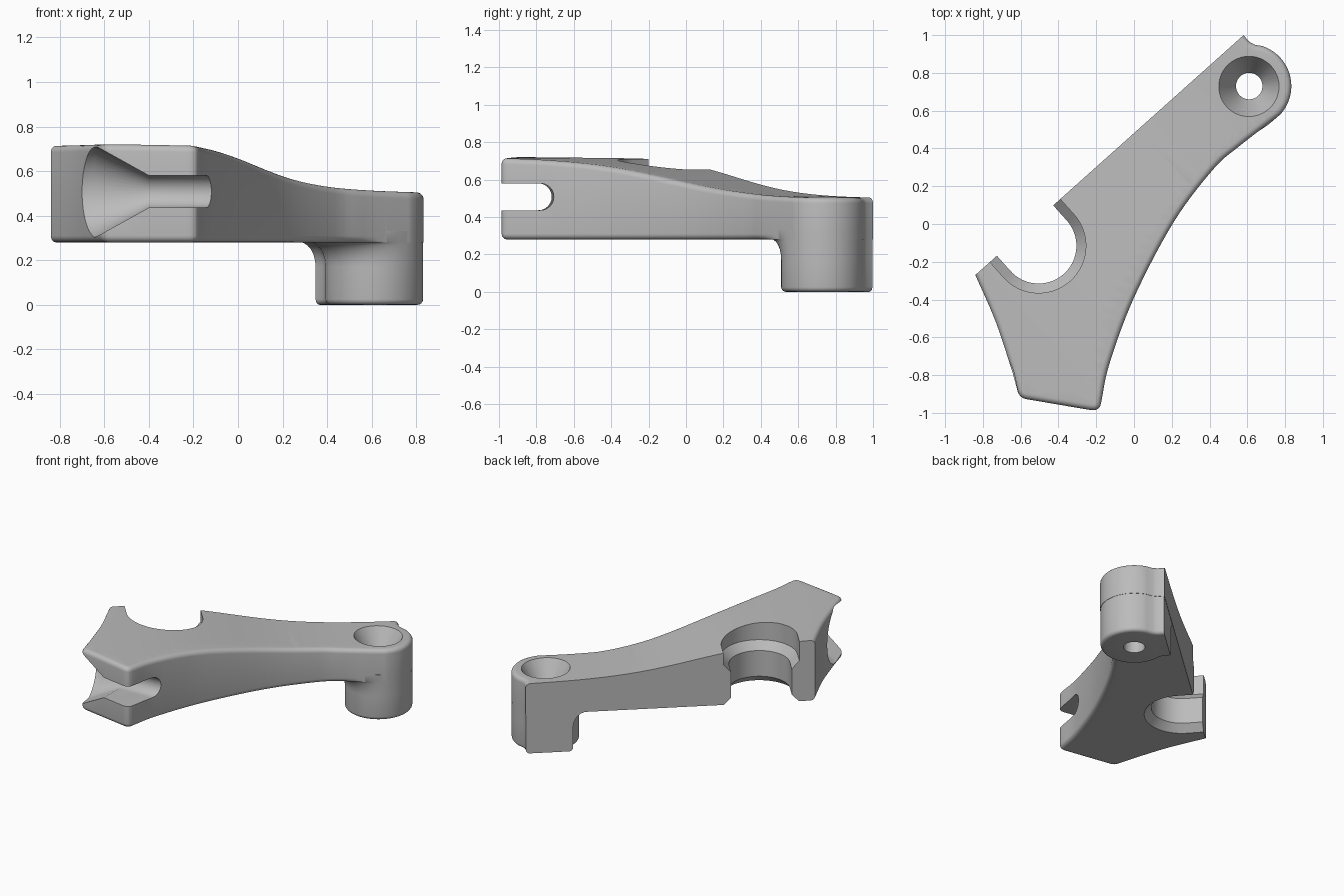
import bpy, bmesh, math
from mathutils import Vector

cube = bpy.data.objects.get("Cube")
if cube:
    bpy.data.objects.remove(cube)

# Bracket frame: s runs along the flat back plane, t points away from it
U, N = Vector((0.745, 0.667)), Vector((0.667, -0.745))
BACK = -0.358
BOTTOM, ROUND = 0.28, 0.03
EYE = Vector((0.61, 0.73))
EYE_R = 0.223


def to_xy(s, t):
    return U * s + N * (t + BACK)


def top_height(s):
    return 0.5 + 0.225 / (1 + math.exp(s / 0.27))


def around_eye(ds, dt):
    return EYE + U * ds + N * dt


def spline(ctrl, steps=7):
    p = [Vector(c) for c in ctrl]
    p = [2 * p[0] - p[1]] + p + [2 * p[-1] - p[-2]]
    out = []
    for a, b, c, d in zip(p, p[1:], p[2:], p[3:]):
        for i in range(steps):
            k = i / steps
            out.append(0.5 * (2 * b + (c - a) * k + (2 * a - 5 * b + 4 * c - d) * k * k
                              + (3 * b - a - 3 * c + d) * k ** 3))
    return out + [p[-2]]


def corner(a, c, b, steps=5):
    a, c, b = Vector(a), Vector(c), Vector(b)
    return [a.lerp(c, i / steps).lerp(c.lerp(b, i / steps), i / steps) for i in range(1, steps)]


def inset(pts, dist):
    """Offset a counter-clockwise outline inward, with one distance per edge."""
    out, n = [], len(pts)
    for i in range(n):
        e1, e2 = pts[i] - pts[i - 1], pts[(i + 1) % n] - pts[i]
        n1, n2 = Vector((-e1.y, e1.x)).normalized(), Vector((-e2.y, e2.x)).normalized()
        d1, d2 = dist[i - 1], dist[i]
        det = n1.x * n2.y - n1.y * n2.x
        if abs(det) < 0.3:
            move = (n1 + n2).normalized() * (d1 + d2) / 2
        else:
            move = Vector((d1 * n2.y - d2 * n1.y, n1.x * d2 - n2.x * d1)) / det
        out.append(pts[i] + move)
    return out


def stack(name, rings):
    """Solid skinned through equal rings of 3D points."""
    bm = bmesh.new()
    loops = [[bm.verts.new(p) for p in ring] for ring in rings]
    for lo, hi in zip(loops, loops[1:]):
        for i in range(len(lo)):
            j = (i + 1) % len(lo)
            bm.faces.new((lo[i], lo[j], hi[j], hi[i]))
    caps = [bm.faces.new(loops[0][::-1]), bm.faces.new(loops[-1])]
    bmesh.ops.triangulate(bm, faces=caps)
    bmesh.ops.recalc_face_normals(bm, faces=bm.faces[:])
    mesh = bpy.data.meshes.new(name)
    bm.to_mesh(mesh)
    bm.free()
    obj = bpy.data.objects.new(name, mesh)
    bpy.context.collection.objects.link(obj)
    return obj


def flat(pts, z):
    return [(p.x, p.y, z) for p in pts]


def combine(obj, other, operation):
    mod = obj.modifiers.new("cut", 'BOOLEAN')
    mod.operation, mod.object, mod.solver = operation, other, 'EXACT'
    bpy.context.view_layer.objects.active = obj
    bpy.ops.object.modifier_apply(modifier=mod.name)
    bpy.data.objects.remove(other)


def eye_arc(start, end, step=5):
    return [around_eye(EYE_R * math.cos(math.radians(a)), EYE_R * math.sin(math.radians(a)))
            for a in range(start, end - 1, -step)]


# Arm outline, counter-clockwise from the left tip
flare = [(0.167, -0.145), (0.157, -0.175), (0.157, -0.221)]
outline = spline([(-0.84, -0.27), (-0.737, -0.505), (-0.665, -0.717), (-0.62, -0.87)])
outline += corner((-0.62, -0.87), (-0.612, -0.92), (-0.57, -0.927))
outline += [Vector((-0.57, -0.927)), Vector((-0.23, -0.985))]
outline += corner((-0.23, -0.985), (-0.182, -0.992), (-0.175, -0.95))
outline += spline([(-0.175, -0.95), (-0.13, -0.74), (0, -0.39), (0.21, 0.01), (0.42, 0.29),
                   (0.555, 0.41), around_eye(-0.02, 0.219)])
outline += eye_arc(85, -30) + [around_eye(*p) for p in flare]

# Arm: rounded rim everywhere except the back plane and above the foot
rim = [1.0] * len(outline)
rim[-1] = 0.0
low_rim = [r * min(1, max(0, (0.78 - p.dot(U)) / 0.15)) for r, p in zip(rim, outline)]
rings = []
for i in range(6):
    a = math.radians(18 * i)
    pts = inset(outline, [r * ROUND * (1 - math.sin(a)) for r in low_rim])
    rings.append(flat(pts, BOTTOM + ROUND * (1 - math.cos(a))))
for i in range(5, -1, -1):
    a = math.radians(18 * i)
    pts = inset(outline, [r * ROUND * (1 - math.sin(a)) for r in rim])
    rings.append(flat(pts, 1 - ROUND * (1 - math.cos(a))))
bracket = stack("bracket_arm", rings)

# Slice the arm along its length and sink its top to the sweeping height
bm = bmesh.new()
bm.from_mesh(bracket.data)
for i in range(36):
    bmesh.ops.bisect_plane(bm, geom=bm.verts[:] + bm.edges[:] + bm.faces[:], dist=1e-5,
                           plane_co=(U * (-1.03 + 0.06 * i)).to_3d(), plane_no=U.to_3d())
for v in bm.verts:
    if v.co.z > 0.6:
        v.co.z += top_height(v.co.xy.dot(U)) - 1
bmesh.ops.recalc_face_normals(bm, faces=bm.faces[:])
bm.to_mesh(bracket.data)
bm.free()

# Foot: round post with a flat back, flaring into the underside of the arm
foot = eye_arc(210, -30) + [around_eye(*p) for p in flare]
foot += [around_eye(-s, t) for s, t in reversed(flare)]
foot = inset(foot, [0.002] * len(foot))


def foot_ring(z, shrink=0.0, spread=0.0):
    edge = [0.0 if abs((p - EYE).dot(N) + 0.219) < 0.003 and (p - EYE).dot(U) > 0 else shrink
            for p in foot]
    out = []
    for p in inset(foot, edge):
        ds, dt = (p - EYE).dot(U), (p - EYE).dot(N)
        weight = 1.0 if ds < 0 and dt < 0 else math.sqrt(min(1, max(0, -ds / EYE_R)))
        out.append(p - U * spread * weight)
    return flat(out, z)


levels = []
for i in range(5):
    a = math.radians(22.5 * i)
    levels.append(foot_ring(0.025 * (1 - math.cos(a)), 0.025 * (1 - math.sin(a))))
for i in range(7):
    a = math.radians(15 * i)
    levels.append(foot_ring(0.17 + 0.112 * math.sin(a), 0, 0.1 * (1 - math.cos(a))))
levels.append(foot_ring(0.33, 0, 0.1))
combine(bracket, stack("foot", levels), 'UNION')


# Countersunk screw hole
def circle(r, z, n=48):
    return [(EYE.x + r * math.cos(math.tau * i / n), EYE.y + r * math.sin(math.tau * i / n), z)
            for i in range(n)]


hole = stack("screw_hole", [circle(0.07, -0.1), circle(0.07, 0.355),
                            circle(0.16, 0.508), circle(0.22, 0.61)])
combine(bracket, hole, 'DIFFERENCE')


# Stepped U-shaped socket opening through the back plane
def u_ring(r, z, n=36):
    pts = [to_xy(-0.453 - r, -0.3)]
    for i in range(n + 1):
        a = math.pi * (1 - i / n)
        pts.append(to_xy(-0.453 + r * math.cos(a), 0.107 + r * math.sin(a)))
    return flat(pts + [to_xy(-0.453 + r, -0.3)], z)


socket = stack("socket", [u_ring(0.25, 0.2), u_ring(0.25, 0.276), u_ring(0.2, 0.33),
                          u_ring(0.2, 0.515), u_ring(0.25, 0.57), u_ring(0.25, 0.9)])
combine(bracket, socket, 'DIFFERENCE')


# Slot across the front end, widening to a funnel on the right
def slot_ring(x, y, r, n=24):
    pts = [(x, -1.3, 0.508 - r)]
    for i in range(n + 1):
        a = math.pi * (i / n - 0.5)
        pts.append((x, y + r * math.cos(a), 0.508 + r * math.sin(a)))
    return pts + [(x, -1.3, 0.508 + r)]


slot = stack("slot", [slot_ring(-0.95, -0.825, 0.208), slot_ring(-0.645, -0.815, 0.208),
                      slot_ring(-0.4, -0.79, 0.072), slot_ring(0.1, -0.77, 0.072)])
combine(bracket, slot, 'DIFFERENCE')

# Single grey finish
grey = bpy.data.materials.new("plain_grey")
grey.use_nodes = True
color = (0.5, 0.5, 0.5, 1)
grey.diffuse_color = color
grey.node_tree.nodes["Principled BSDF"].inputs["Base Color"].default_value = color
bracket.data.materials.clear()
bracket.data.materials.append(grey)

bpy.ops.object.select_all(action='DESELECT')
bracket.select_set(True)
bpy.context.view_layer.objects.active = bracket
bpy.ops.object.shade_smooth_by_angle(angle=math.radians(30))
